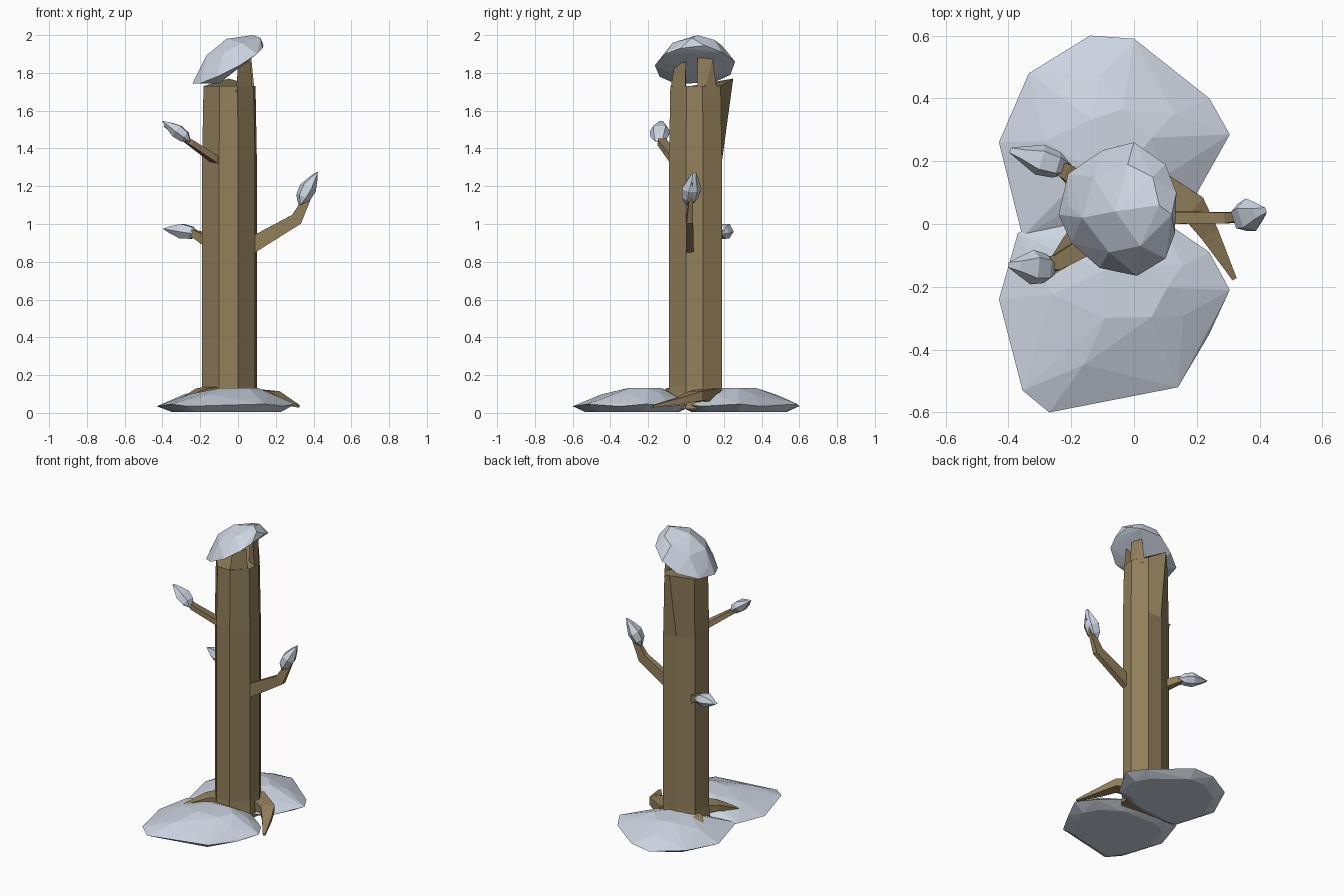
import bpy, bmesh
from mathutils import Vector

old = bpy.data.objects.get("Cube")
if old:
    bpy.data.objects.remove(old, do_unlink=True)


def material(name, rgb):
    m = bpy.data.materials.new(name)
    m.use_nodes = True
    m.diffuse_color = (*rgb, 1)
    m.node_tree.nodes["Principled BSDF"].inputs["Base Color"].default_value = (*rgb, 1)
    return m


bark = material("bark brown", (0.29, 0.215, 0.105))
snow = material("snow white", (0.60, 0.66, 0.75))


def finish(bm, name, mat):
    bmesh.ops.recalc_face_normals(bm, faces=bm.faces)
    me = bpy.data.meshes.new(name)
    bm.to_mesh(me)
    bm.free()
    me.materials.append(mat)
    ob = bpy.data.objects.new(name, me)
    bpy.context.collection.objects.link(ob)
    return ob


def loft(name, rings, mat):
    """Skin equal-sized rings of points and close both ends."""
    bm = bmesh.new()
    loops = [[bm.verts.new(p) for p in r] for r in rings]
    n = len(loops[0])
    for a, b in zip(loops, loops[1:]):
        for i in range(n):
            j = (i + 1) % n
            bm.faces.new((a[i], a[j], b[j], b[i]))
    bm.faces.new(loops[0])
    bm.faces.new(loops[-1])
    return finish(bm, name, mat)


def hull(name, points, mat):
    bm = bmesh.new()
    for p in points:
        bm.verts.new(p)
    res = bmesh.ops.convex_hull(bm, input=bm.verts)
    loose = [g for g in res["geom_interior"] if isinstance(g, bmesh.types.BMVert)]
    bmesh.ops.delete(bm, geom=loose, context='VERTS')
    return finish(bm, name, mat)


def limb(name, path, sizes):
    """Tapered four-sided limb; sizes are (width, depth) at each path point."""
    pts = [Vector(p) for p in path]
    rings = []
    for i, p in enumerate(pts):
        d = (pts[min(i + 1, len(pts) - 1)] - pts[max(i - 1, 0)]).normalized()
        side = d.cross(Vector((0, 0, 1))).normalized()
        up = side.cross(d)
        w, h = sizes[i]
        rings.append([p + side * w * a / 2 + up * h * b / 2
                      for a, b in ((-1, -1), (1, -1), (1, 1), (-1, 1))])
    return loft(name, rings, bark)


# Trunk: eight uneven sides, with one back corner torn outward at the top
outline = [(-.10, -.09), (0, -.09), (.09, 0), (.10, .09),
           (.04, .19), (-.06, .19), (-.165, .14), (-.19, .02)]
mid = Vector((-.045, .05))


def trunk_ring(z, scale):
    return [(*(mid + (Vector(p) - mid) * scale), z) for p in outline]


top = trunk_ring(1.73, .95)
top[5] = (-.05, .25, 1.77)
loft("trunk", [trunk_ring(.02, 1.08), trunk_ring(.14, 1), trunk_ring(1.33, 1), top], bark)

# Broken splinters standing above the trunk rim
hull("front_splinter", [(-.01, -.085, 1.7), (.078, -.005, 1.7), (.03, .0, 1.7),
                        (0, -.06, 1.84), (.065, 0, 1.86), (.02, 0, 1.86)], bark)
hull("side_splinter", [(.088, .06, 1.7), (.085, .1, 1.7), (.05, .165, 1.7), (.02, .09, 1.7),
                       (.07, .06, 1.88), (.055, .14, 1.88), (.02, .1, 1.86)], bark)

# Branches
limb("left_branch", [(.06, .02, .88), (.31, .02, 1.025), (.41, .03, 1.22)],
     [(.04, .085), (.035, .065), (.01, .02)])
limb("right_upper_branch", [(-.10, -.04, 1.325), (-.25, -.125, 1.43), (-.39, -.13, 1.52)],
     [(.07, .035), (.05, .03), (.01, .01)])
limb("right_lower_branch", [(-.13, .10, .895), (-.22, .17, .945), (-.34, .22, .98)],
     [(.07, .06), (.05, .04), (.02, .02)])

# Roots
limb("left_root", [(.04, .13, .09), (.19, .05, .09), (.24, -.03, .065), (.32, -.175, .035)],
     [(.12, .08), (.09, .05), (.06, .035), (.015, .012)])
limb("right_front_root", [(-.08, .02, .11), (-.19, -.07, .11), (-.29, -.17, .07)],
     [(.14, .07), (.09, .04), (.02, .02)])
limb("right_back_root", [(-.08, .10, .09), (-.20, .16, .10), (-.28, .22, .07)],
     [(.12, .07), (.07, .04), (.02, .02)])


def snow_bank(name, rim, centre, peak):
    """Low faceted mound: rim outline with shrunken rings above and below."""
    c, k = Vector(centre), Vector(peak)
    pts = []
    for i, p in enumerate(rim):
        v = Vector(p)
        pts.append((*v, .035 + .012 * (i % 2)))
        pts.append((*c.lerp(v, .78), .004))
        if i % 2 == 0:
            pts.append((*k.lerp(v, .62), .098))
        else:
            pts.append((*k.lerp(v, .3), .133))
    return hull(name, pts, snow)


# Snow on the ground
snow_bank("front_snow", [(-.43, -.24), (-.355, -.53), (-.27, -.60), (.14, -.52), (.24, -.35),
                         (.305, -.21), (.24, -.09), (.08, .02), (-.25, .03), (-.37, -.03)],
          (-.06, -.29), (.02, -.2))
snow_bank("back_snow", [(-.43, .26), (-.335, .48), (-.14, .60), (0, .59), (.24, .40),
                        (.305, .285), (.19, .08), (.06, 0), (-.2, -.03), (-.355, -.04)],
          (-.06, .28), (-.05, .27))

# Snow cap: tilted dome, high on the left and drooping on the right
cap_rim = [(-.24, .03, 1.745), (-.21, .16, 1.755), (-.10, .235, 1.79), (0, .26, 1.86),
           (.10, .19, 1.91), (.135, .10, 1.945), (.13, -.03, 1.93), (.10, -.11, 1.90),
           (.01, -.165, 1.84), (-.11, -.14, 1.78), (-.20, -.06, 1.745)]
cap_top = [(-.21, .06, 1.80), (-.165, .02, 1.895), (-.13, .15, 1.89), (-.06, .04, 1.98),
           (-.02, .19, 1.945), (.08, .06, 2.0), (.02, -.07, 1.96), (.12, .03, 1.985),
           (-.08, -.09, 1.90), (.06, .15, 1.975), (-.10, .03, 1.745)]
hull("snow_cap", cap_rim + cap_top, snow)


def snow_clump(name, tail, tip, radius, squash):
    """Small leaf-shaped lump of snow lying along a branch end."""
    a, b = Vector(tail), Vector(tip)
    d = (b - a).normalized()
    side = d.cross(Vector((0, 0, 1))).normalized()
    up = side.cross(d)
    pts = [a + side * radius * .3, a - side * radius * .3, b + side * .008, b - side * .008]
    for t, s in ((.22, .85), (.5, 1), (.8, .5)):
        c = a.lerp(b, t)
        for u, v in ((1, 0), (.6, .9), (-.6, .9), (-1, 0), (-.4, -.8), (.5, -.8)):
            pts.append(c + side * radius * s * u + up * radius * squash * s * v)
    return hull(name, pts, snow)


# Snow on the branch ends
snow_clump("left_branch_snow", (.325, .015, 1.10), (.42, .045, 1.275), .054, .85)
snow_clump("right_upper_snow", (-.25, -.145, 1.435), (-.40, -.13, 1.545), .055, .75)
snow_clump("right_lower_snow", (-.205, .175, .945), (-.395, .235, .975), .05, .9)
